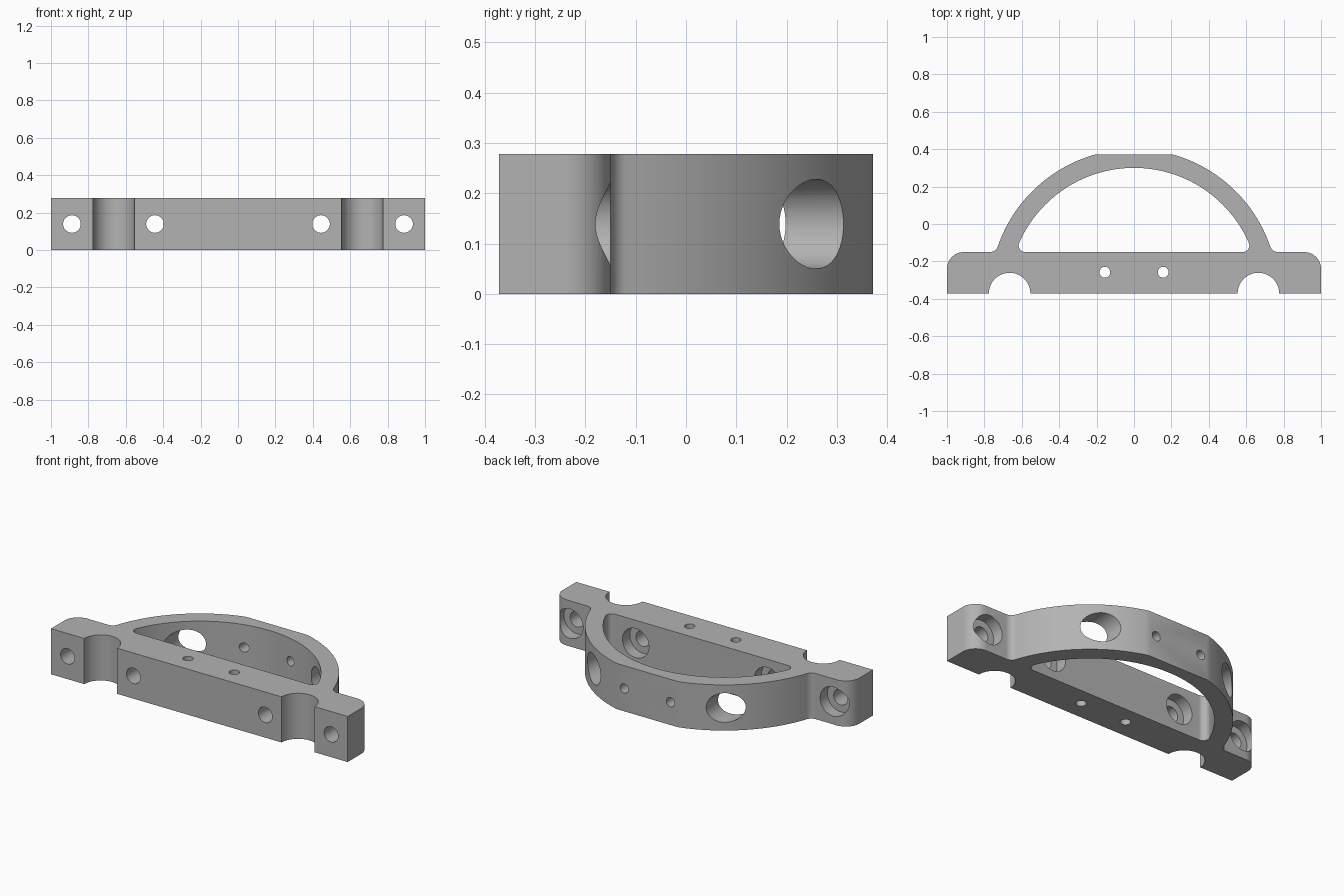
import bpy
import bmesh
from math import sin, cos, asin, atan2, sqrt, radians, pi
from mathutils import Matrix

cube = bpy.data.objects.get("Cube")
if cube:
    bpy.data.objects.remove(cube, do_unlink=True)

HEIGHT = 0.278
MID = HEIGHT / 2
EDGE = 0.372            # half depth of the whole part
BAR_BACK = -0.15        # rear face of the straight bar
R_OUT, R_IN = 0.77, 0.67
CENTRE_Y = -0.37        # shared centre of both arch circles

grey = bpy.data.materials.new("plain grey")
grey.use_nodes = True
colour = (0.45, 0.45, 0.45, 1)
grey.diffuse_color = colour
grey.node_tree.nodes["Principled BSDF"].inputs["Base Color"].default_value = colour


def arc(cx, cy, r, start, end, steps):
    return [(cx + r * cos(start + (end - start) * i / steps),
             cy + r * sin(start + (end - start) * i / steps))
            for i in range(steps + 1)]


def mirrored(half):
    return half + [(-x, y) for x, y in reversed(half)]


def prism(name, outline, low, high):
    bm = bmesh.new()
    face = bm.faces.new([bm.verts.new((x, y, low)) for x, y in outline])
    top = bmesh.ops.extrude_face_region(bm, geom=[face])["geom"]
    bmesh.ops.translate(bm, vec=(0, 0, high - low),
                        verts=[v for v in top if isinstance(v, bmesh.types.BMVert)])
    bmesh.ops.recalc_face_normals(bm, faces=bm.faces)
    return finish(name, bm)


def cylinder(name, radius, x, start, end, axis, other):
    """Cylinder along y (other = z) or along z (other = y)."""
    bm = bmesh.new()
    bmesh.ops.create_cone(bm, cap_ends=True, segments=48, radius1=radius,
                          radius2=radius, depth=end - start)
    middle = (start + end) / 2
    if axis == "Y":
        place = Matrix.Translation((x, middle, other)) @ Matrix.Rotation(pi / 2, 4, "X")
    else:
        place = Matrix.Translation((x, other, middle))
    bm.transform(place)
    return finish(name, bm)


def finish(name, bm):
    mesh = bpy.data.meshes.new(name)
    bm.to_mesh(mesh)
    bm.free()
    obj = bpy.data.objects.new(name, mesh)
    bpy.context.collection.objects.link(obj)
    mesh.materials.append(grey)
    return obj


def cut(body, cutter):
    cutter.hide_render = True
    mod = body.modifiers.new("cut", "BOOLEAN")
    mod.operation = "DIFFERENCE"
    mod.solver = "EXACT"
    mod.object = cutter
    bpy.context.view_layer.objects.active = body
    bpy.ops.object.modifier_apply(modifier=mod.name)
    bpy.data.objects.remove(cutter, do_unlink=True)


# Outer profile: notched bar, rounded ends, filleted arch with a flat top
corner, fillet = 0.09, 0.045
fillet_y = BAR_BACK + fillet
rise = fillet_y - CENTRE_Y
fillet_x = sqrt((R_OUT + fillet) ** 2 - rise ** 2)
foot = atan2(rise, fillet_x)
flat = asin((EDGE - CENTRE_Y) / R_OUT)
half = arc(0.665, -EDGE, 0.111, pi, 0, 32)
half += [(1, -EDGE)]
half += arc(1 - corner, BAR_BACK - corner, corner, 0, pi / 2, 12)
half += arc(fillet_x, fillet_y, fillet, 1.5 * pi, pi + foot, 10)
half += arc(0, CENTRE_Y, R_OUT, foot, flat, 32)
body = prism("arched_bracket", mirrored(half), 0, HEIGHT)

# D-shaped opening with rounded corners
fillet = 0.035
fillet_y = BAR_BACK + fillet
rise = fillet_y - CENTRE_Y
fillet_x = sqrt((R_IN - fillet) ** 2 - rise ** 2)
foot = atan2(rise, fillet_x)
half = arc(fillet_x, fillet_y, fillet, -pi / 2, foot, 14)
half += arc(0, CENTRE_Y, R_IN, foot, radians(89), 40)[1:]
cut(body, prism("opening_cutter", mirrored(half), -0.1, HEIGHT + 0.1))

for side in (-1, 1):
    # Screw holes with counterbores; the inner pair also pierces the arch
    for x in (0.444, 0.888):
        cut(body, cylinder("counterbore_cutter", 0.089, side * x,
                           BAR_BACK - 0.07, 0.6, "Y", MID))
        cut(body, cylinder("screw_cutter", 0.047, side * x, -0.6, -0.1, "Y", MID))
    # Small holes through the arch top and down through the bar
    cut(body, cylinder("arch_hole_cutter", 0.028, side * 0.156, 0, 0.6, "Y", MID))
    cut(body, cylinder("bar_hole_cutter", 0.029, side * 0.156, -0.1, 0.5, "Z", -0.258))

bpy.ops.object.select_all(action="DESELECT")
body.select_set(True)
bpy.context.view_layer.objects.active = body
bpy.ops.object.shade_smooth_by_angle(angle=radians(25))
